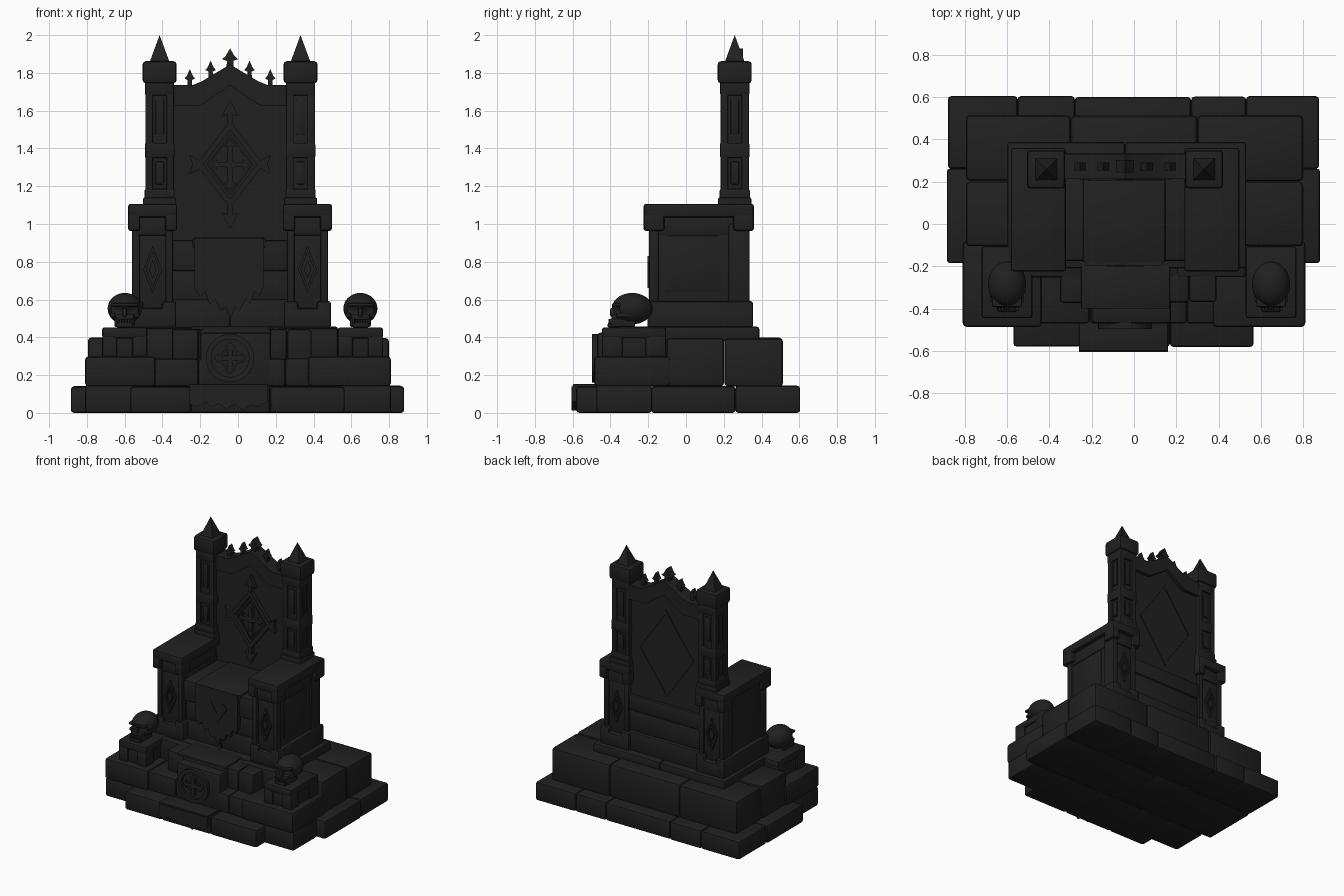
import bpy, bmesh, math, random
from mathutils import Vector, Matrix

if "Cube" in bpy.data.objects:
    bpy.data.objects.remove(bpy.data.objects["Cube"])
random.seed(4)
CX = -0.042                      # throne axis sits slightly left of the plinth axis

stone = bpy.data.materials.new("black stone")
stone.diffuse_color = (0.0145, 0.0145, 0.0145, 1)
stone.use_nodes = True
stone.node_tree.nodes["Principled BSDF"].inputs["Base Color"].default_value = stone.diffuse_color


def finish(bm, name, bevel=0.0):
    if bevel:
        es = [e for e in bm.edges if e.calc_face_angle(0) > 0.5]
        bmesh.ops.bevel(bm, geom=es, offset=bevel, segments=2, profile=0.5,
                        affect='EDGES', clamp_overlap=True)
    bmesh.ops.recalc_face_normals(bm, faces=bm.faces)
    me = bpy.data.meshes.new(name)
    bm.to_mesh(me)
    bm.free()
    me.materials.append(stone)
    ob = bpy.data.objects.new(name, me)
    bpy.context.collection.objects.link(ob)
    return ob


def add_box(bm, x0, x1, y0, y1, z0, z1):
    m = Matrix.Translation(((x0+x1)/2, (y0+y1)/2, (z0+z1)/2)) @ Matrix.Diagonal((x1-x0, y1-y0, z1-z0, 1))
    bmesh.ops.create_cube(bm, size=1, matrix=m)


def boxes(name, rows, bevel=0.012):
    bm = bmesh.new()
    for r in rows:
        add_box(bm, *r)
    return finish(bm, name, bevel)


def bricks(name, xs, y0, y1, z0, z1, bevel=0.016, jit=0.006):
    j = lambda: random.uniform(0, jit)
    return boxes(name, [(a, b, y0+j(), y1-j(), z0, z1-j()) for a, b in zip(xs, xs[1:])], bevel)


def prism(name, pts, y0, y1, bevel=0.0, inner=None):
    """Extrude an x/z outline along y; with inner, build a ring."""
    bm = bmesh.new()
    loops = [[bm.verts.new((x, y, z)) for x, z in p]
             for p in ([pts, inner] if inner else [pts]) for y in (y0, y1)]
    n = len(pts)
    if inner:
        pairs = [(0, 1), (2, 3), (0, 2), (1, 3)]
    else:
        pairs = [(0, 1)]
        bm.faces.new(loops[0])
        bm.faces.new(loops[1])
    for a, b in pairs:
        for i in range(n):
            k = (i+1) % n
            bm.faces.new((loops[a][i], loops[a][k], loops[b][k], loops[b][i]))
    return finish(bm, name, bevel)


def diamond(cx, cz, w, h):
    return [(cx-w, cz), (cx, cz-h), (cx+w, cz), (cx, cz+h)]


def cross(name, cx, cz, w, h, t, y0, y1):
    q = [(t, t), (t*.8, h*.7), (t*2, h*.72), (0, h)]      # quarter of a flared cross
    r = [(t, t), (w*.7, t*.8), (w*.72, t*2), (w, 0)]
    quad = r[:0:-1] + q                                   # from right tip to top tip
    left = [(-x, z) for x, z in quad[-2::-1]]
    top = quad + left
    pts = top + [(x, -z) for x, z in top[-2:0:-1]]
    return prism(name, [(cx+x, cz+z) for x, z in pts], y0, y1)


def arms_lr():
    return (("left", -1), ("right", 1))


# ---- stepped plinth
bx = [-.88, -.55, -.28, .27, .53, .875]
bricks("plinth_back_row", bx, .26, .605, 0, .145)
boxes("plinth_middle_row", [(-.885, 0, -.185, .262, 0, .14), (0, .88, -.185, .262, 0, .142)], .016)
boxes("plinth_wing_feet", [(-.81, -.5, -.475, -.18, 0, .148), (.5, .81, -.475, -.18, 0, .148)], .016)
bricks("plinth_front_step", [-.57, -.25, .17, .565], -.585, -.18, 0, .145)
bricks("second_tier_back", [-.795, -.3, .3, .8], .2, .515, .14, .4, .02)
boxes("second_tier_front", [(-.795, 0, -.105, .202, .14, .4), (0, .8, -.105, .202, .14, .397)], .02)
bricks("lower_step", [-.45, -.21, .15, .25, .39], -.475, -.1, .14, .29)
bricks("upper_step", [-.35, -.21, .13, .26, .39], -.375, -.15, .28, .445)
bricks("landing_step", [-.5, -.2, .2, .53], -.255, -.1, .28, .45)
boxes("throne_platform", [(-.6, CX, -.21, .388, .38, .455), (CX, .53, -.21, .388, .38, .457)], .014)

# ---- carpet hanging over the steps, with torn hems
prism("carpet_bottom", [(-.255, .14), (-.26, .05), (-.22, .03), (-.17, .055), (-.14, .03), (-.1, .05), (-.06, .02),
                        (-.02, .045), (.03, .012), (.06, .04), (.11, .03), (.155, .06), (.16, .14)], -.605, -.57, .004)
boxes("carpet_treads", [(-.26, .16, -.6, -.44, .138, .152), (-.25, .17, -.4, -.18, .44, .457)], .005)
boxes("carpet_block", [(-.2, .175, -.47, -.3, .14, .425), (-.2, .175, -.4, -.3, .3, .45)], .018)

# ---- round step emblem
def circle(r, n=32):
    return [(CX+r*math.cos(2*math.pi*i/n), .29+r*math.sin(2*math.pi*i/n)) for i in range(n)]
prism("emblem_disc", circle(.115), -.478, -.44)
prism("emblem_ring", circle(.128), -.497, -.44, .004, circle(.1))
cross("emblem_cross", CX, .29, .085, .085, .014, -.495, -.46)
prism("emblem_diamond", diamond(CX, .29, .075, .075), -.49, -.46, 0, diamond(CX, .29, .058, .058))

# ---- skull pedestals and skulls
def skull(name, x):
    bm = bmesh.new()
    T = Matrix.Translation
    bmesh.ops.create_uvsphere(bm, u_segments=28, v_segments=18, radius=1,
                              matrix=T((x, -.285, .552)) @ Matrix.Diagonal((.09, .108, .083, 1)))
    for v in bm.verts:                                    # press eye sockets, nose and temples in
        dx, dz = abs(v.co.x-x), v.co.z
        if v.co.y < -.3:
            d = math.hypot(dx-.037, dz-.543)
            v.co.y += .035*max(0, 1-(d/.034)**2)
            if dz < .52:
                v.co.y -= .01
    head = finish(bm, name + "_cranium")
    boxes(name + "_face", [(x-.05, x+.05, -.395, -.29, .492, .522), (x-.012, x+.012, -.402, -.34, .51, .555),
                           (x-.078, x-.05, -.37, -.28, .505, .53), (x+.05, x+.078, -.37, -.28, .505, .53),
                           (x-.07, x+.07, -.392, -.34, .563, .582)], .008)
    boxes(name + "_jaw", [(x-.045, x+.045, -.415, -.345, .452, .477), (x-.055, x-.035, -.40, -.27, .455, .5),
                          (x+.035, x+.055, -.40, -.27, .455, .5)], .008)
    boxes(name + "_teeth", [(x-.042+i*.014, x-.03+i*.014, -.41, -.37, .474, .497) for i in range(7)], .003)


for side, px, wx0, wx1 in (("left", -.6, -.81, -.435), ("right", .648, .37, .81)):
    boxes(side + "_wing", [(wx0, wx1, -.487, -.08, .14, .3)], .02)
    rows = [(px-.108, px+.108, -.43, -.11, .29, .42), (px-.12, px+.12, -.445, -.105, .395, .453)]
    for sx in (-1, 1):
        for y in (-.445, -.215):
            rows.append((px+sx*.08-.04, px+sx*.08+.04, y, y+.11, .29, .41))
    boxes(side + "_pedestal", rows, .014)
    skull(side + "_skull", px)

# ---- arm rests with corner posts, caps and diamond ornaments
for side, s in arms_lr():
    ax = CX + s*.41
    boxes(side + "_arm_base", [(ax-.125, ax+.125, -.205, .355, .45, .555),
                               (ax-.125, ax-.05, -.205, .355, .45, .592), (ax+.05, ax+.125, -.205, .355, .45, .592)], .014)
    rows = [(ax-.093, ax+.093, -.178, .32, .5, 1.04), (ax-.07, ax+.098, -.1, .18, .64, .94)]
    for sx in (-1, 1):
        for y0, y1 in ((-.197, -.145), (.225, .335)):
            rows.append((ax+sx*.088-.02, ax+sx*.088+.02, y0, y1, .57, 1.0))
    rows.append((ax-.1, ax+.1, -.19, .33, .94, 1.04))
    boxes(side + "_arm_body", rows, .009)
    cap = [(ax-.13, ax+.13, -.225, .36, 1.035, 1.107)]
    for sx in (-1, 1):
        for y in (-.225, .25):
            cap.append((ax+sx*.098-.032, ax+sx*.098+.032, y, y+.11, .963, 1.06))
    boxes(side + "_arm_cap", cap, .014)
    for face, y0, y1 in (("front", -.195, -.17), ("back", .31, .335)):
        prism(f"{side}_arm_{face}_diamond", diamond(ax, .76, .05, .125), y0, y1, 0, diamond(ax, .76, .034, .09))
        prism(f"{side}_arm_{face}_stud", diamond(ax, .76, .02, .05), y0, y1)

    # towers
    tx, ty = CX + s*.373, .258
    sq = lambda h, z0, z1: (tx-h, tx+h, ty-h, ty+h, z0, z1)
    rows = [sq(.062, 1.08, 1.8)]
    for sx in (-1, 1):
        for sy in (-1, 1):
            px, py = tx+sx*.056, ty+sy*.056
            rows.append((px-.02, px+.02, py-.02, py+.02, 1.1, 1.78))
    boxes(side + "_tower_shaft", rows, .007)
    boxes(side + "_tower_bands", [sq(.088, 1.09, 1.14), sq(.08, 1.12, 1.185), sq(.078, 1.35, 1.43), sq(.077, 1.68, 1.76)], .008)
    boxes(side + "_tower_panels", [(tx-.022, tx+.022, ty-.071, ty+.071, a, b) for a, b in ((1.21, 1.33), (1.47, 1.66))]
          + [(tx-.071, tx+.071, ty-.022, ty+.022, a, b) for a, b in ((1.21, 1.33), (1.47, 1.66))], .006)
    boxes(side + "_tower_cap", [sq(.09, 1.745, 1.862)], .017)
    bm = bmesh.new()
    bmesh.ops.create_cone(bm, cap_ends=True, segments=4, radius1=.074, radius2=0, depth=.142,
                          matrix=Matrix.Translation((tx, ty, 1.929)) @ Matrix.Rotation(math.pi/4, 4, 'Z'))
    finish(bm, side + "_tower_spike")

# ---- back rest, gable trim and finials
L, R = CX-.31, CX+.31
prism("back_panel", [(L, .45), (R, .45), (R, 1.67), (CX+.14, 1.67), (CX, 1.77), (CX-.14, 1.67), (L, 1.67)], .235, .305)
half = [(.31, 1.735), (.2, 1.735), (.15, 1.755), (0, 1.845)]
low = [(0, 1.735), (.135, 1.64), (.17, 1.625), (.31, 1.625)]
mirror = lambda p: [(CX-x, z) for x, z in p]
plus = lambda p: [(CX+x, z) for x, z in p]
prism("gable_trim", plus(half) + mirror(half[-2::-1]) + mirror(low[:0:-1]) + plus(low), .212, .332, .012)
for i, (dx, z, h) in enumerate(((-.213, 1.72, .1), (-.103, 1.765, .1), (0, 1.815, .115), (.103, 1.765, .1), (.213, 1.72, .1))):
    w = .028 if dx else .042
    x = CX+dx
    prism(f"finial_{i+1}", [(x-w*.45, z), (x+w*.45, z), (x+w*.4, z+h*.42), (x+w, z+h*.5), (x+w*.55, z+h*.65), (x, z+h),
                            (x-w*.55, z+h*.65), (x-w, z+h*.5), (x-w*.4, z+h*.42)], .272-w*.7, .272+w*.7, .004)
boxes("rear_beams", [(L, R, .25, .335, .45, .6), (L, R, .25, .325, .76, .88), (L, R, .25, .318, .6, .76)], .012)
prism("rear_diamond", diamond(CX, 1.27, .24, .34), .3, .312, 0, diamond(CX, 1.27, .22, .31))

# ---- large back rest emblem
EZ = 1.315
prism("crest_ring", diamond(CX, EZ, .178, .23), .205, .24, .004, diamond(CX, EZ, .14, .182))
prism("crest_inner_ring", diamond(CX, EZ, .125, .162), .222, .24, 0, diamond(CX, EZ, .112, .145))
cross("crest_cross", CX, EZ, .1, .135, .015, .21, .24)
for nm, s in (("top", 1), ("bottom", -1)):
    z = EZ + s*.22
    prism(f"crest_{nm}_arrow", [(CX-.013, z), (CX-.013, z+s*.045), (CX-.045, z+s*.035), (CX, z+s*.122),
                                (CX+.045, z+s*.035), (CX+.013, z+s*.045), (CX+.013, z)], .207, .24, .003)
for nm, s in (("left", -1), ("right", 1)):
    x = CX + s*.155
    prism(f"crest_{nm}_flare", [(x, EZ-.02), (x+s*.06, EZ-.05), (x+s*.045, EZ), (x+s*.06, EZ+.05), (x, EZ+.02)],
          .207, .24, .003)

# ---- seat with draped cloth
boxes("seat_slab", [(L, R, -.175, .26, .75, .915)], .016)
boxes("seat_wall", [(L, CX, -.145, .25, .44, .6), (CX, R, -.145, .25, .44, .6), (L, R, -.135, .25, .59, .76)], .01)
boxes("seat_cushion", [(CX-.2, CX+.19, -.182, .24, .87, .928)], .012)
prism("seat_drape", [(-.23, .925), (-.23, .66), (-.2, .61), (-.175, .64), (-.15, .575), (-.12, .6), (-.09, .54), (-.065, .56),
                     (-.04, .495), (-.015, .56), (.01, .54), (.04, .6), (.065, .58), (.09, .645), (.115, .62), (.135, .67),
                     (.135, .925)], -.197, -.165, .004)
prism("drape_chevron", [(-.13, .8), (-.095, .83), (CX, .74), (.01, .83), (.045, .8), (CX, .66)], -.203, -.19)

# ---- soft shading with crisp edges
for ob in bpy.data.objects:
    ob.select_set(True)
    bpy.context.view_layer.objects.active = ob
bpy.ops.object.shade_smooth_by_angle(angle=math.radians(35))
